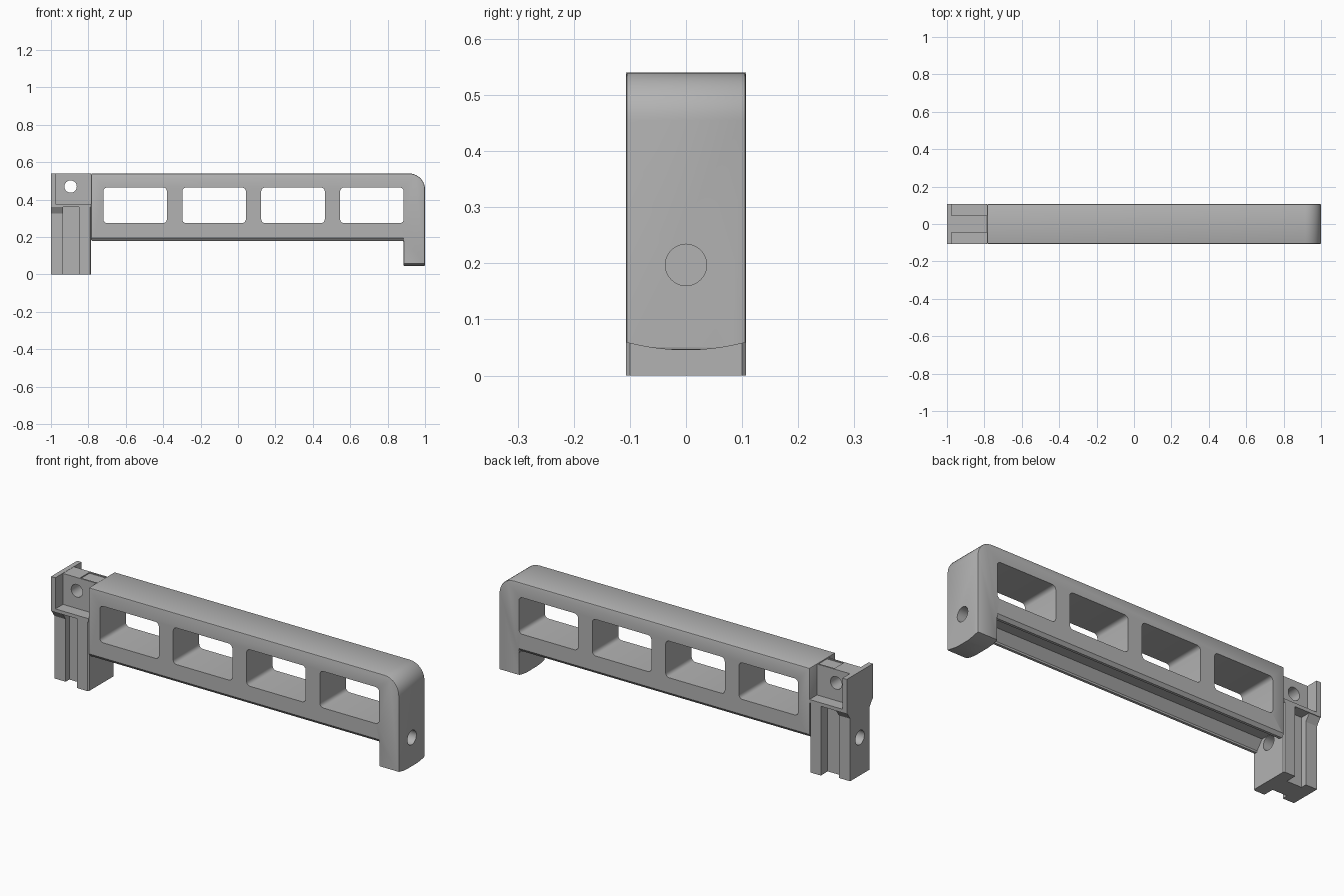
import bpy
import bmesh
import math
from mathutils import Vector

if "Cube" in bpy.data.objects:
    bpy.data.objects.remove(bpy.data.objects["Cube"], do_unlink=True)

grey = bpy.data.materials.new("plain_grey")
grey.use_nodes = True
grey.diffuse_color = (0.45, 0.45, 0.45, 1)
grey.node_tree.nodes["Principled BSDF"].inputs["Base Color"].default_value = (0.45, 0.45, 0.45, 1)

HALF = 0.107      # half the depth of the whole piece
TOP = 0.54        # overall height


def prism(name, points, axis, lo, hi):
    """Extrude a 2D outline along an axis; the outline uses the other two axes in order."""
    bm = bmesh.new()
    place = {"x": lambda a, b: Vector((lo, a, b)),
             "y": lambda a, b: Vector((a, lo, b)),
             "z": lambda a, b: Vector((a, b, lo))}[axis]
    face = bm.faces.new([bm.verts.new(place(a, b)) for a, b in points])
    out = bmesh.ops.extrude_face_region(bm, geom=[face])
    shift = Vector([hi - lo if axis == c else 0 for c in "xyz"])
    bmesh.ops.translate(bm, vec=shift,
                        verts=[g for g in out["geom"] if isinstance(g, bmesh.types.BMVert)])
    bmesh.ops.recalc_face_normals(bm, faces=bm.faces)
    mesh = bpy.data.meshes.new(name)
    bm.to_mesh(mesh)
    bm.free()
    mesh.materials.append(grey)
    obj = bpy.data.objects.new(name, mesh)
    bpy.context.collection.objects.link(obj)
    return obj


def arc(cx, cy, r, start, end, n):
    return [(cx + r * math.cos(math.radians(start + (end - start) * i / n)),
             cy + r * math.sin(math.radians(start + (end - start) * i / n))) for i in range(n + 1)]


def rounded_rect(x0, x1, z0, z1, r):
    return (arc(x1 - r, z1 - r, r, 0, 90, 4) + arc(x0 + r, z1 - r, r, 90, 180, 4)
            + arc(x0 + r, z0 + r, r, 180, 270, 4) + arc(x1 - r, z0 + r, r, 270, 360, 4))


def rect(a0, a1, b0, b1):
    return [(a0, b0), (a1, b0), (a1, b1), (a0, b1)]


def circle(a, b, r):
    return arc(a, b, r, 0, 345, 23)


def apply_modifier(obj, mod):
    bpy.ops.object.select_all(action="DESELECT")
    bpy.context.view_layer.objects.active = obj
    obj.select_set(True)
    bpy.ops.object.modifier_apply(modifier=mod.name)


def soften(obj, width):
    mod = obj.modifiers.new("soft_edges", "BEVEL")
    mod.width, mod.segments = width, 2
    mod.limit_method, mod.angle_limit = "ANGLE", math.radians(40)
    apply_modifier(obj, mod)


def combine(obj, other, operation="DIFFERENCE"):
    mod = obj.modifiers.new("combine", "BOOLEAN")
    mod.operation, mod.solver, mod.object = operation, "EXACT", other
    apply_modifier(obj, mod)
    bpy.data.objects.remove(other, do_unlink=True)


def finish(obj):
    bpy.ops.object.select_all(action="DESELECT")
    bpy.context.view_layer.objects.active = obj
    obj.select_set(True)
    bpy.ops.object.shade_smooth_by_angle(angle=math.radians(30))


# Bar with its rounded corner and hanging end leg
LEFT, LEG = -0.785, 0.885
outline = [(LEFT, 0.18), (LEG, 0.18), (LEG, 0.045), (1, 0.045)]
outline += arc(0.915, TOP - 0.085, 0.085, 0, 90, 10) + [(LEFT, TOP)]
bar = prism("bar_and_leg", outline, "y", -HALF, HALF)
soften(bar, 0.006)

# Row of four windows
for i in range(4):
    x = -0.72 + 0.422 * i
    combine(bar, prism("window_cutter", rounded_rect(x, x + 0.34, 0.275, 0.465, 0.02), "y", -0.2, 0.2))

# Bowed underside of the leg
bow = [(y, 0.045 + 0.014 * (y / HALF) ** 2) for y in [-0.12 + 0.02 * i for i in range(13)]]
combine(bar, prism("bow_cutter", bow + [(0.12, -0.1), (-0.12, -0.1)], "x", 0.8, 1.1))

# Channel and chamfers along the underside of the bar
channel = [(-0.08, 0.17), (0.08, 0.17), (0.08, 0.19), (0.045, 0.235), (-0.045, 0.235), (-0.08, 0.19)]
combine(bar, prism("channel_cutter", channel, "x", -0.9, LEG))
for s in (-1, 1):
    tri = [(s * 0.092, 0.178), (s * 0.12, 0.178), (s * 0.12, 0.212)]
    combine(bar, prism("chamfer_cutter", tri, "x", -0.9, LEG))

# Screw hole through the leg
combine(bar, prism("leg_hole_cutter", circle(0, 0.197, 0.037), "x", 0.8, 1.1))
finish(bar)

# Clamp: full-width block, narrow neck and outer rail in plan
SHELF = 0.36
half_plan = [(LEFT, 0.1), (LEFT - 0.007, HALF), (-0.85, HALF), (-0.85, 0.05),
             (-0.935, 0.05), (-0.935, 0.08), (-1, 0.08)]
plan = half_plan + [(x, -y) for x, y in reversed(half_plan)]
clamp = prism("clamp_foot", plan, "z", 0, SHELF + 0.01)

# Screw hole in the outer face and matching socket in the inner face
for lo, hi in ((-1.1, -0.93), (-0.84, -0.7)):
    combine(clamp, prism("clamp_hole_cutter", circle(0, 0.197, 0.037), "x", lo, hi))
finish(clamp)

# Sloped shoulders joining the rail to the end plate
shoulder = [(-0.08, 0.325), (0.08, 0.325), (HALF, 0.365), (-HALF, 0.365)]
finish(prism("rail_shoulder", shoulder, "x", -1, -0.935))

# Shelf, end plate and central web above the foot
finish(prism("clamp_shelf", rect(-1, LEFT, SHELF, 0.378), "y", -HALF, HALF))
finish(prism("end_plate", rect(-1, -0.975, 0.37, TOP), "y", -HALF, HALF))
web = prism("clamp_web", rect(-0.98, LEFT, 0.37, TOP - 0.001), "y", -0.045, 0.045)
combine(web, prism("pin_hole_cutter", circle(-0.895, 0.47, 0.033), "y", -0.2, 0.2))
combine(web, prism("web_step_cutter", rect(-0.88, -0.7, -0.037, 0.037), "z", 0.534, 0.6))
finish(web)
